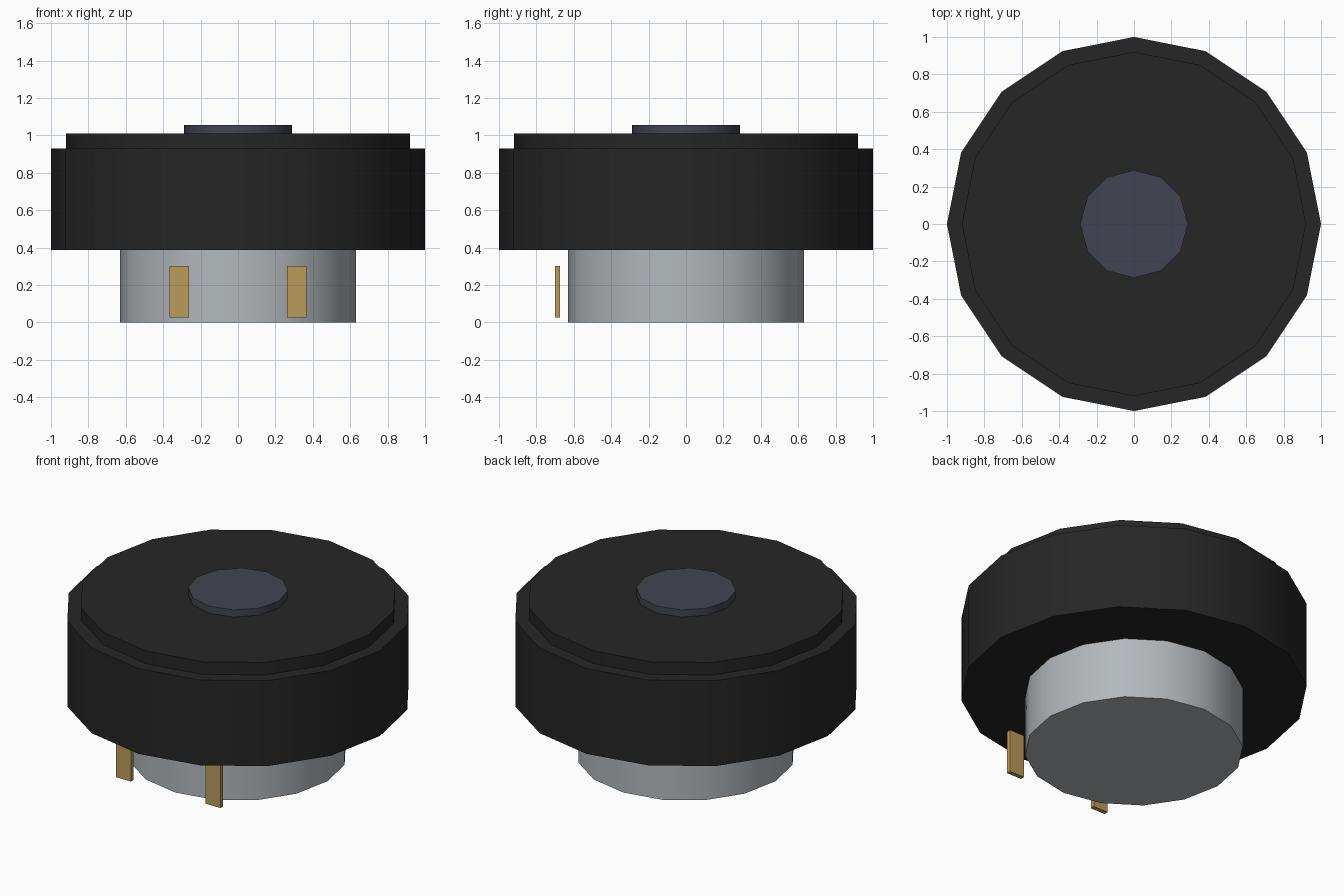
import bpy
import math

default_cube = bpy.data.objects.get("Cube")
if default_cube:
    bpy.data.objects.remove(default_cube, do_unlink=True)


def material(name, rgb):
    mat = bpy.data.materials.new(name)
    mat.use_nodes = True
    colour = (*rgb, 1)
    mat.diffuse_color = colour
    mat.node_tree.nodes["Principled BSDF"].inputs["Base Color"].default_value = colour
    return mat


def disc(name, radius, bottom, top, sides, mat):
    """Upright prism with a corner on +x, shaded smooth around its wall."""
    bpy.ops.mesh.primitive_cylinder_add(
        vertices=sides, radius=radius, depth=top - bottom,
        location=(0, 0, (bottom + top) / 2))
    obj = bpy.context.object
    obj.name = name
    obj.data.materials.append(mat)
    bpy.ops.object.shade_smooth_by_angle(angle=math.radians(40))
    return obj


def box(name, centre, size, mat):
    bpy.ops.mesh.primitive_cube_add(size=1, location=centre)
    obj = bpy.context.object
    obj.name = name
    obj.scale = size
    bpy.ops.object.transform_apply(location=False, rotation=False, scale=True)
    obj.data.materials.append(mat)
    return obj


black = material("black plastic", (0.019, 0.019, 0.019))
steel = material("grey metal", (0.45, 0.48, 0.505))
slate = material("dark slate", (0.053, 0.06, 0.082))
brass = material("brass", (0.5, 0.335, 0.102))

# Stacked round body
disc("base", 0.63, 0, 0.39, 16, steel)
disc("drum", 1.0, 0.387, 0.93, 16, black)
disc("drum_lid", 0.92, 0.92, 1.01, 16, black)
disc("centre_cap", 0.288, 1.0, 1.055, 12, slate)

# Pair of contact pins in front of the base
for side, x in (("left", 0.315), ("right", -0.315)):
    box(side + "_contact_pin", (x, -0.688, 0.165), (0.104, 0.027, 0.276), brass)
